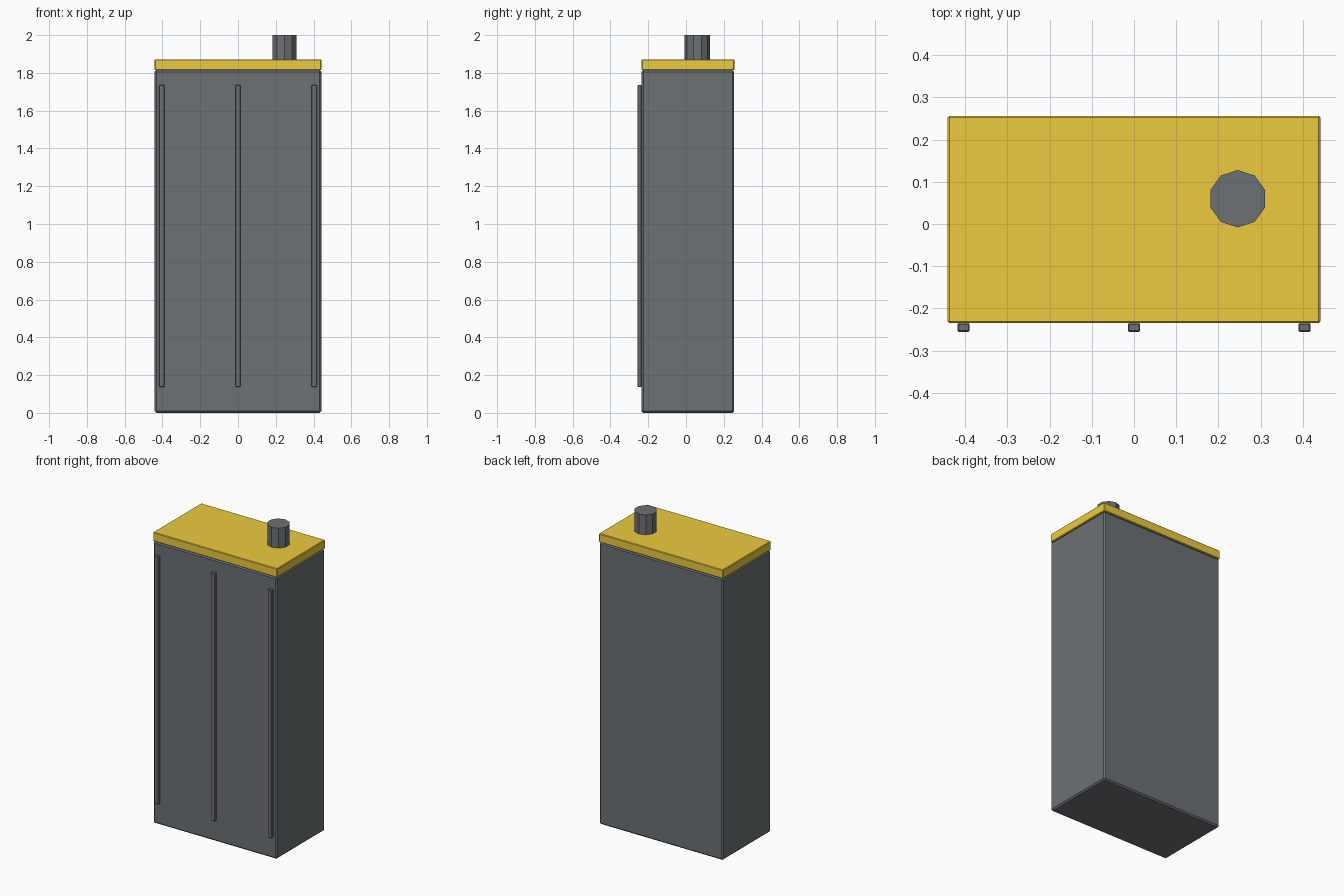
import bpy

if "Cube" in bpy.data.objects:
    bpy.data.objects.remove(bpy.data.objects["Cube"])


def material(name, rgb):
    mat = bpy.data.materials.new(name)
    mat.diffuse_color = (*rgb, 1)
    mat.use_nodes = True
    mat.node_tree.nodes["Principled BSDF"].inputs["Base Color"].default_value = mat.diffuse_color
    return mat


yellow = material("yellow_paint", (0.85, 0.6, 0.05))
dark = material("dark_grey_paint", (0.15, 0.165, 0.175))


def box(name, lo, hi, bevel, mat):
    bpy.ops.mesh.primitive_cube_add(size=1, location=[(a + b) / 2 for a, b in zip(lo, hi)])
    ob = bpy.context.object
    ob.name = name
    ob.scale = [b - a for a, b in zip(lo, hi)]
    bpy.ops.object.transform_apply(location=False, rotation=False, scale=True)
    mod = ob.modifiers.new("edge_bevel", 'BEVEL')
    mod.width = bevel
    mod.segments = 1
    ob.data.materials.append(mat)


# Cabinet body and coloured lid
box("cabinet_body", (-0.441, -0.235, 0), (0.441, 0.255, 1.815), 0.009, dark)
box("top_lid", (-0.442, -0.235, 1.815), (0.442, 0.256, 1.872), 0.004, yellow)

# Vertical trim strips on the front
for i, x in enumerate((-0.404, 0, 0.404)):
    box(f"front_strip_{i + 1}", (x - 0.0145, -0.256, 0.138), (x + 0.0145, -0.235, 1.735), 0.003, dark)

# Ten-sided pipe stub on the lid
bpy.ops.mesh.primitive_cylinder_add(vertices=10, radius=0.068, depth=0.15,
                                    location=(0.246, 0.06, 1.925))
pipe = bpy.context.object
pipe.name = "pipe_stub"
pipe.data.materials.append(dark)
